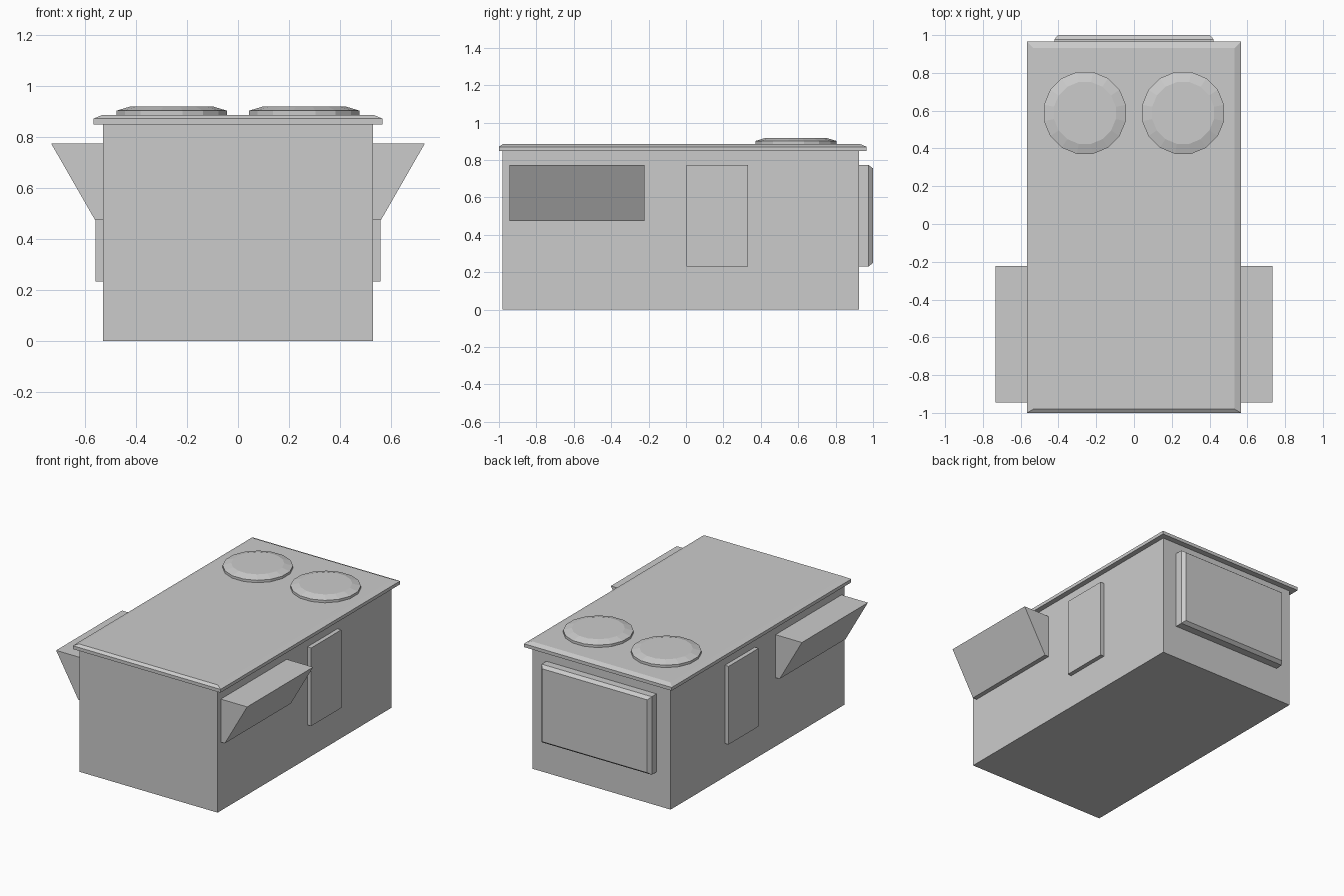
import bpy
from math import cos, sin, pi

if "Cube" in bpy.data.objects:
    bpy.data.objects.remove(bpy.data.objects["Cube"])


def stack(name, rings):
    """Flat-shaded solid skinned through rings of equal length, capped at both ends."""
    n = len(rings[0])
    verts = [v for ring in rings for v in ring]
    faces = [tuple(reversed(range(n))), tuple(range(len(verts) - n, len(verts)))]
    for k in range(len(rings) - 1):
        for i in range(n):
            j = (i + 1) % n
            faces.append((k * n + i, k * n + j, (k + 1) * n + j, (k + 1) * n + i))
    mesh = bpy.data.meshes.new(name)
    mesh.from_pydata(verts, [], faces)
    obj = bpy.data.objects.new(name, mesh)
    bpy.context.collection.objects.link(obj)
    return obj


def rect(x, y0, y1, z):
    return [(-x, y0, z), (x, y0, z), (x, y1, z), (-x, y1, z)]


def back_rect(x, z0, z1, y):
    return [(x, y, z0), (-x, y, z0), (-x, y, z1), (x, y, z1)]


def circle(cx, cy, r, z, n=16):
    return [(cx + r * cos((i + .5) * 2 * pi / n),
             cy + r * sin((i + .5) * 2 * pi / n), z) for i in range(n)]


def side_prism(name, profile, y0, y1):
    """Extrude an (x, z) profile along y and mirror it to the other side."""
    obj = stack(name, [[(x, y, z) for x, z in profile] for y in (y1, y0)])
    obj.modifiers.new("mirror", 'MIRROR')
    return obj


# Main box and overhanging roof with bevelled top
stack("body", [rect(.53, -.98, .925, 0), rect(.53, -.98, .925, .85)])
stack("roof", [rect(.566, -1, .965, .848), rect(.566, -1, .965, .871),
               rect(.533, -.98, .932, .885)])

# Round roof caps
for label, cx in (("left", -.26), ("right", .26)):
    stack("roof_cap_" + label, [circle(cx, .588, .221, .88), circle(cx, .588, .221, .902),
                                circle(cx, .588, .167, .918)])

# Sloped side awnings, mirrored
side_prism("side_awning", [(.53, .475), (.561, .475), (.732, .773), (.53, .773)][::-1],
           -.945, -.223)

# Side doors, mirrored
side_prism("side_door", [(.53, .232), (.559, .232), (.559, .773), (.53, .773)][::-1],
           .003, .332)

# Rear panel with bevelled rim
stack("rear_panel", [back_rect(.422, .232, .773, .92), back_rect(.422, .232, .773, .977),
                     back_rect(.403, .25, .755, 1)])
